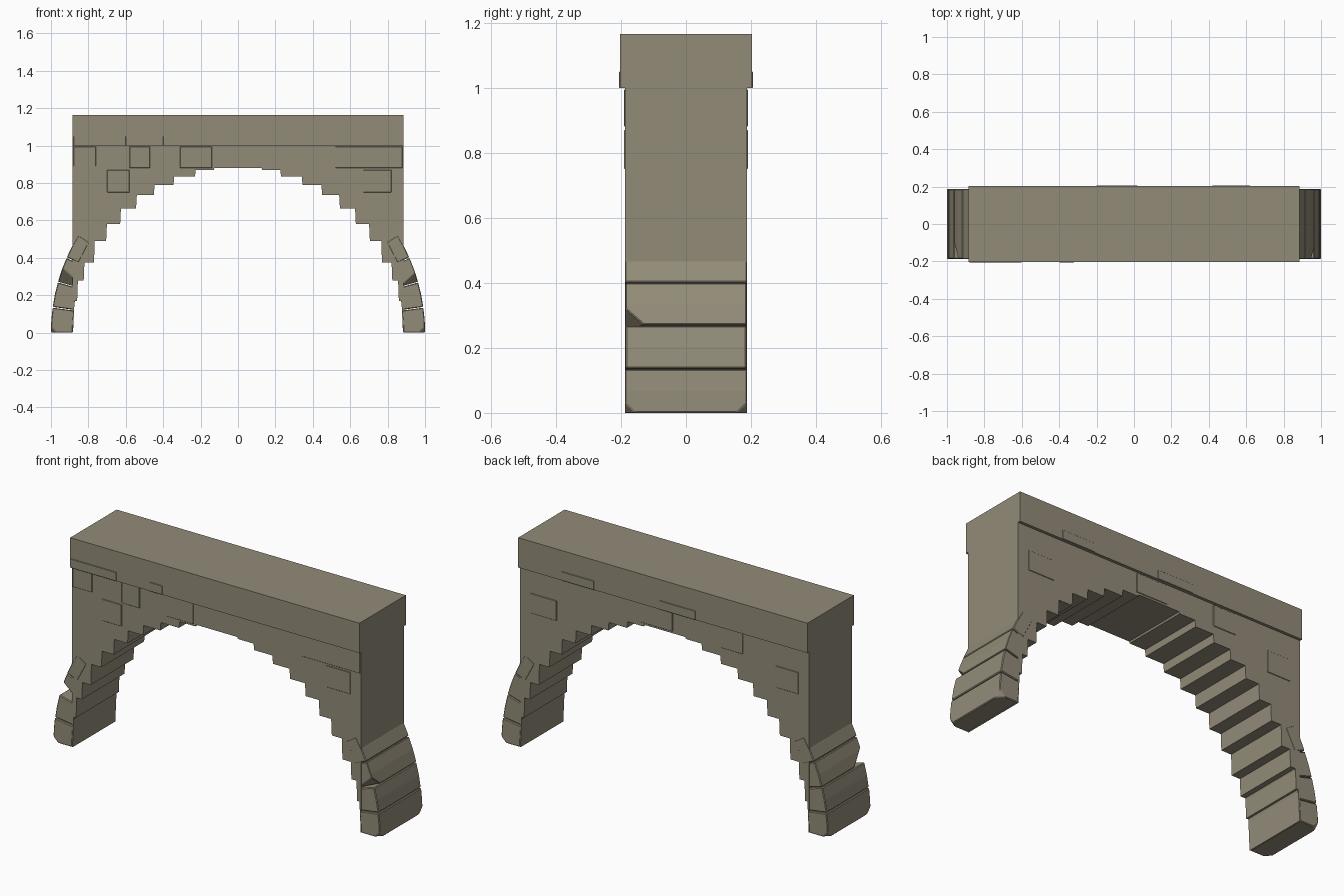
import bpy, bmesh
from math import sin, cos, radians
from mathutils import Vector

if "Cube" in bpy.data.objects:
    bpy.data.objects.remove(bpy.data.objects["Cube"])

# Single stone colour
stone = bpy.data.materials.new("weathered stone")
stone.use_nodes = True
colour = (0.29, 0.26, 0.19, 1)
stone.diffuse_color = colour
bsdf = stone.node_tree.nodes["Principled BSDF"]
bsdf.inputs["Base Color"].default_value = colour
bsdf.inputs["Roughness"].default_value = 0.9


def chip(bm, point, normal):
    """Slice a corner off and close the cut."""
    geom = bm.verts[:] + bm.edges[:] + bm.faces[:]
    bmesh.ops.bisect_plane(bm, geom=geom, plane_co=point,
                           plane_no=Vector(normal).normalized(), clear_outer=True)
    bmesh.ops.holes_fill(bm, edges=[e for e in bm.edges if e.is_boundary])


def slab(name, profile, y0, y1, chips=(), bevel=0):
    """Extrude an x-z outline from y0 to y1."""
    bm = bmesh.new()
    face = bm.faces.new([bm.verts.new((x, y0, z)) for x, z in profile])
    ext = bmesh.ops.extrude_face_region(bm, geom=[face])
    moved = [v for v in ext["geom"] if isinstance(v, bmesh.types.BMVert)]
    bmesh.ops.translate(bm, verts=moved, vec=(0, y1 - y0, 0))
    for point, normal in chips:
        chip(bm, point, normal)
    bmesh.ops.recalc_face_normals(bm, faces=bm.faces)
    mesh = bpy.data.meshes.new(name)
    bm.to_mesh(mesh)
    bm.free()
    mesh.materials.append(stone)
    obj = bpy.data.objects.new(name, mesh)
    bpy.context.collection.objects.link(obj)
    if bevel:
        mod = obj.modifiers.new("worn edges", "BEVEL")
        mod.width = bevel
        mod.segments = 1
    return obj


def rect(x0, x1, z0, z1):
    return [(x0, z0), (x1, z0), (x1, z1), (x0, z1)]


# Wall with stepped arch opening: each step is (half width, top height)
END, DEPTH = 0.885, 0.187
steps = [(0.86, 0.28), (0.825, 0.375), (0.77, 0.49), (0.705, 0.58),
         (0.63, 0.665), (0.545, 0.735), (0.45, 0.79), (0.345, 0.835),
         (0.23, 0.87), (0.13, 0.88)]
half = [(END, 1.0), (END, 0.0), (0.882, 0.0), (0.874, 0.17)]
floor = 0.17
for x, top in steps:
    half += [(x, floor), (x - 0.004, top)]
    floor = top
slab("arch_wall", half + [(-x, z) for x, z in reversed(half)], -DEPTH, DEPTH)

# Overhanging deck
slab("deck", rect(-END, END, 1.0, 1.165), -0.203, 0.203)

# Curved springer blocks below each end
joints = [0, 7.8, 15.7, 23.6, 31.5]
inner_radius = [0.885, 0.89, 0.9, 0.93]
for side, s in (("left", 1), ("right", -1)):
    for i, r in enumerate(inner_radius):
        a, b = radians(joints[i] + 0.12), radians(joints[i + 1] - 0.12)
        mid = (a + b) / 2
        lift = 0 if i == 0 else sin(a)
        outline = [(s * r * cos(a), lift * r), (s * cos(a), lift),
                   (s * 1.0005 * cos(mid), sin(mid)),
                   (s * cos(b), sin(b)), (s * r * cos(b), r * sin(b))]
        cuts = []
        if i == 0:
            cuts = [((s, y * 0.155, 0), (s, y, -1)) for y in (-1, 1)]
        if i == 2:
            size = 0.13 if s > 0 else 0.1
            cuts = [((s * 0.96, -size, 0.27), (s * 0.8, -1, -0.9))]
        width = 0.188 if i in (0, 3) else 0.186
        slab(f"{side}_springer_{i + 1}", outline, -width, width, cuts, 0.004)

# Slightly proud facing stones: (x0, x1, z0, z1)
front_stones = [(-0.70, -0.58, 0.75, 0.87), (0.67, 0.82, 0.75, 0.87),
                (-0.58, -0.47, 0.88, 0.995), (-0.31, -0.14, 0.88, 0.995),
                (0.52, 0.88, 0.88, 0.995), (-0.88, -0.76, 0.89, 0.995)]
back_stones = [(-0.82, -0.68, 0.75, 0.87), (-0.48, -0.34, 0.88, 0.995),
               (-0.05, 0.14, 0.89, 0.995), (0.66, 0.82, 0.76, 0.87)]
front_trim = [(-0.88, -0.60, 1.0, 1.05), (-0.40, -0.32, 1.0, 1.05)]
back_trim = [(-0.20, 0.02, 1.0, 1.05), (0.42, 0.62, 1.0, 1.05)]
for name, stones, s, y in (("front_stone", front_stones, -1, DEPTH),
                           ("back_stone", back_stones, 1, DEPTH),
                           ("front_trim", front_trim, -1, 0.203),
                           ("back_trim", back_trim, 1, 0.203)):
    for n, box in enumerate(stones):
        slab(f"{name}_{n + 1}", rect(*box), s * (y - 0.003), s * (y + 0.003), bevel=0.002)
